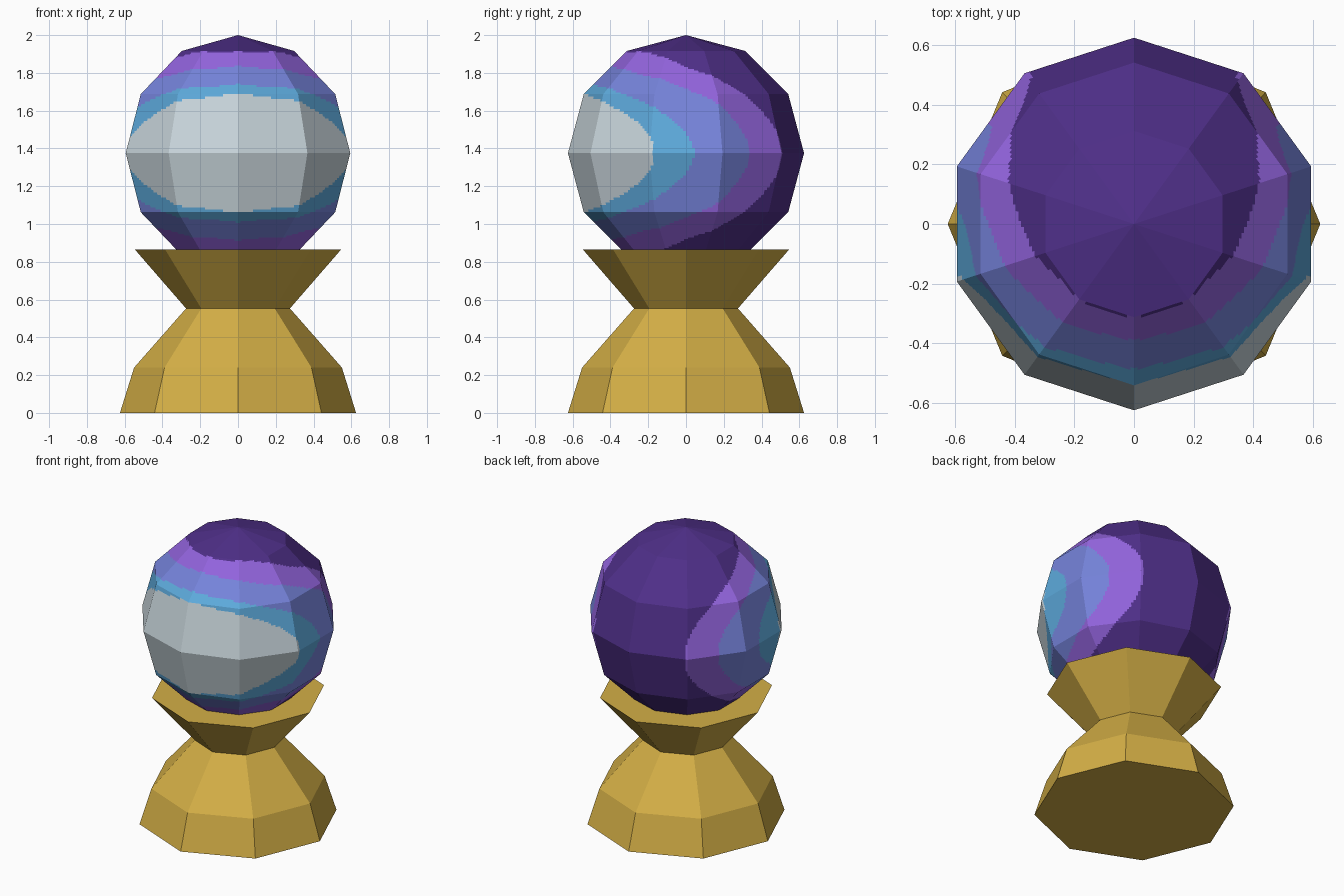
import bpy, bmesh
from math import atan2, degrees, hypot, pi, cos, sin

if "Cube" in bpy.data.objects:
    bpy.data.objects.remove(bpy.data.objects["Cube"], do_unlink=True)


def material(name, rgb):
    """Flat material from an sRGB colour, stored as linear values."""
    linear = [((c / 255 + 0.055) / 1.055) ** 2.4 for c in rgb] + [1.0]
    mat = bpy.data.materials.new(name)
    mat.use_nodes = True
    mat.diffuse_color = linear
    shader = mat.node_tree.nodes["Principled BSDF"]
    shader.inputs["Base Color"].default_value = linear
    shader.inputs["Roughness"].default_value = 0.8
    return mat


def add_object(name, bm, mats):
    bmesh.ops.recalc_face_normals(bm, faces=bm.faces)
    mesh = bpy.data.meshes.new(name)
    bm.to_mesh(mesh)
    bm.free()
    for mat in mats:
        mesh.materials.append(mat)
    obj = bpy.data.objects.new(name, mesh)
    bpy.context.collection.objects.link(obj)
    return obj


gold = material("gold", (212, 175, 70))
ball_colours = [
    material("pale grey", (201, 214, 220)),
    material("sky blue", (93, 170, 220)),
    material("periwinkle", (118, 132, 220)),
    material("light purple", (147, 100, 222)),
    material("deep purple", (79, 47, 137)),
]

# Pedestal: eight-sided turned profile with closed ends
SIDES = 8
profile = [(0.625, 0.0), (0.55, 0.24), (0.275, 0.553), (0.546, 0.865)]
bm = bmesh.new()
rings = [[bm.verts.new((r * cos(2 * pi * i / SIDES), r * sin(2 * pi * i / SIDES), z))
          for i in range(SIDES)] for r, z in profile]
for low, high in zip(rings, rings[1:]):
    for i in range(SIDES):
        j = (i + 1) % SIDES
        bm.faces.new((low[i], low[j], high[j], high[i]))
bm.faces.new(rings[0][::-1])
bm.faces.new(rings[-1])
add_object("pedestal", bm, [gold])

# Ball: faceted sphere, its side facets cut finely to carry the colour bands
RADIUS = 0.625
bm = bmesh.new()
bmesh.ops.create_uvsphere(bm, u_segments=10, v_segments=6, radius=RADIUS)
side_edges = {e for f in bm.faces if len(f.verts) == 4 for e in f.edges}
bmesh.ops.subdivide_edges(bm, edges=list(side_edges), cuts=23, use_grid_fill=True)

# Nested oval bands around the front: half-width and half-height in degrees
bands = [(74, 30.5), (94, 37), (125, 50), (146, 64)]
for face in bm.faces:
    x, y, z = face.calc_center_median()
    around = degrees(atan2(abs(x), -y))
    up = degrees(atan2(z, hypot(x, y)))
    face.material_index = len(bands)
    if abs(up) < 60:
        for index, (wide, tall) in enumerate(bands):
            if (around / wide) ** 2 + (up / tall) ** 2 < 1:
                face.material_index = index
                break
ball = add_object("ball", bm, ball_colours)
ball.location.z = 2 - RADIUS
